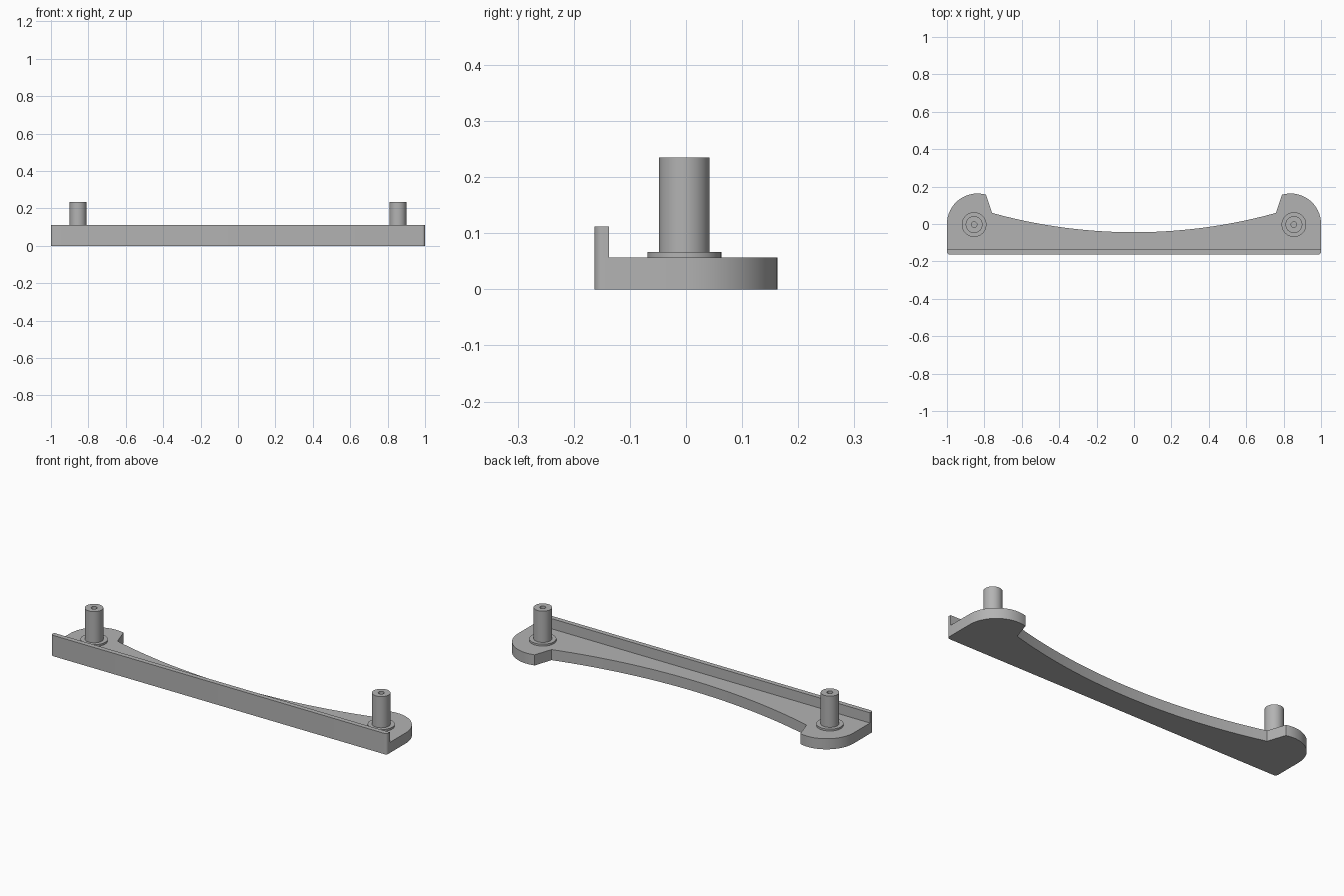
import bpy, bmesh, math

if "Cube" in bpy.data.objects:
    bpy.data.objects.remove(bpy.data.objects["Cube"])

grey = bpy.data.materials.new("grey")
grey.diffuse_color = (0.45, 0.45, 0.45, 1)
grey.use_nodes = True
grey.node_tree.nodes["Principled BSDF"].inputs["Base Color"].default_value = grey.diffuse_color

FRONT, END_R, CORNER = -0.163, 0.163, 0.015
END_X, DIP = 0.837, -0.044          # end cap centre, lowest point of back curve
# radius of the back curve so that it runs tangent into the end caps
R = (END_X**2 + DIP**2 - END_R**2) / (2 * (END_R + DIP))


def arc(cx, cy, r, a0, a1, n):
    return [(cx + r * math.cos(math.radians(a0 + (a1 - a0) * i / n)),
             cy + r * math.sin(math.radians(a0 + (a1 - a0) * i / n))) for i in range(n + 1)]


def finish(name, bm):
    bmesh.ops.recalc_face_normals(bm, faces=bm.faces)
    me = bpy.data.meshes.new(name)
    bm.to_mesh(me)
    bm.free()
    ob = bpy.data.objects.new(name, me)
    bpy.context.collection.objects.link(ob)
    me.materials.append(grey)
    bpy.ops.object.select_all(action='DESELECT')
    ob.select_set(True)
    bpy.context.view_layer.objects.active = ob
    bpy.ops.object.shade_smooth_by_angle(angle=math.radians(30))
    return ob


def extrude(name, half, z0, z1):
    """Mirror a right-hand outline (front to back) and extrude it upwards."""
    pts = half + [(-x, y) for x, y in reversed(half) if x > 1e-5]
    bm = bmesh.new()
    face = bm.faces.new([bm.verts.new((x, y, z0)) for x, y in pts])
    top = bmesh.ops.extrude_face_region(bm, geom=[face])["geom"]
    bmesh.ops.translate(bm, vec=(0, 0, z1 - z0),
                        verts=[g for g in top if isinstance(g, bmesh.types.BMVert)])
    return finish(name, bm)


def lathe(name, profile, x, y, n=48):
    """Revolve a radius/height profile about a vertical axis."""
    bm = bmesh.new()
    vs = [bm.verts.new((r, 0, z)) for r, z in profile]
    es = [bm.edges.new(p) for p in zip(vs, vs[1:])]
    bmesh.ops.spin(bm, geom=vs + es, cent=(0, 0, 0), axis=(0, 0, 1),
                   angle=2 * math.pi, steps=n)
    bmesh.ops.remove_doubles(bm, verts=bm.verts, dist=1e-5)
    bmesh.ops.translate(bm, verts=bm.verts, vec=(x, y, 0))
    return finish(name, bm)


# base plate: rounded front corner, round end, long concave back
front_corner = arc(1 - CORNER, FRONT + CORNER, CORNER, -90, 0, 6)
tangent = math.degrees(math.asin(END_X / (R + END_R)))
end_cap = arc(END_X, 0, END_R, 0, 90 + tangent, 28)
back = arc(0, R + DIP, R, -90 + tangent, -90, 24)[1:]
extrude("base_plate", front_corner + end_cap + back, 0, 0.057)

# upright lip along the front edge
extrude("front_lip", front_corner + [(1, -0.137)], 0.057, 0.112)

# posts with a collar at the foot and a small bore in the top
for side, x in (("left", -0.855), ("right", 0.855)):
    lathe(side + "_post", [(0, 0.057), (0.066, 0.057), (0.066, 0.067), (0.045, 0.067),
                           (0.045, 0.235), (0.015, 0.235), (0.015, 0.135), (0, 0.135)],
          x, -0.003)
